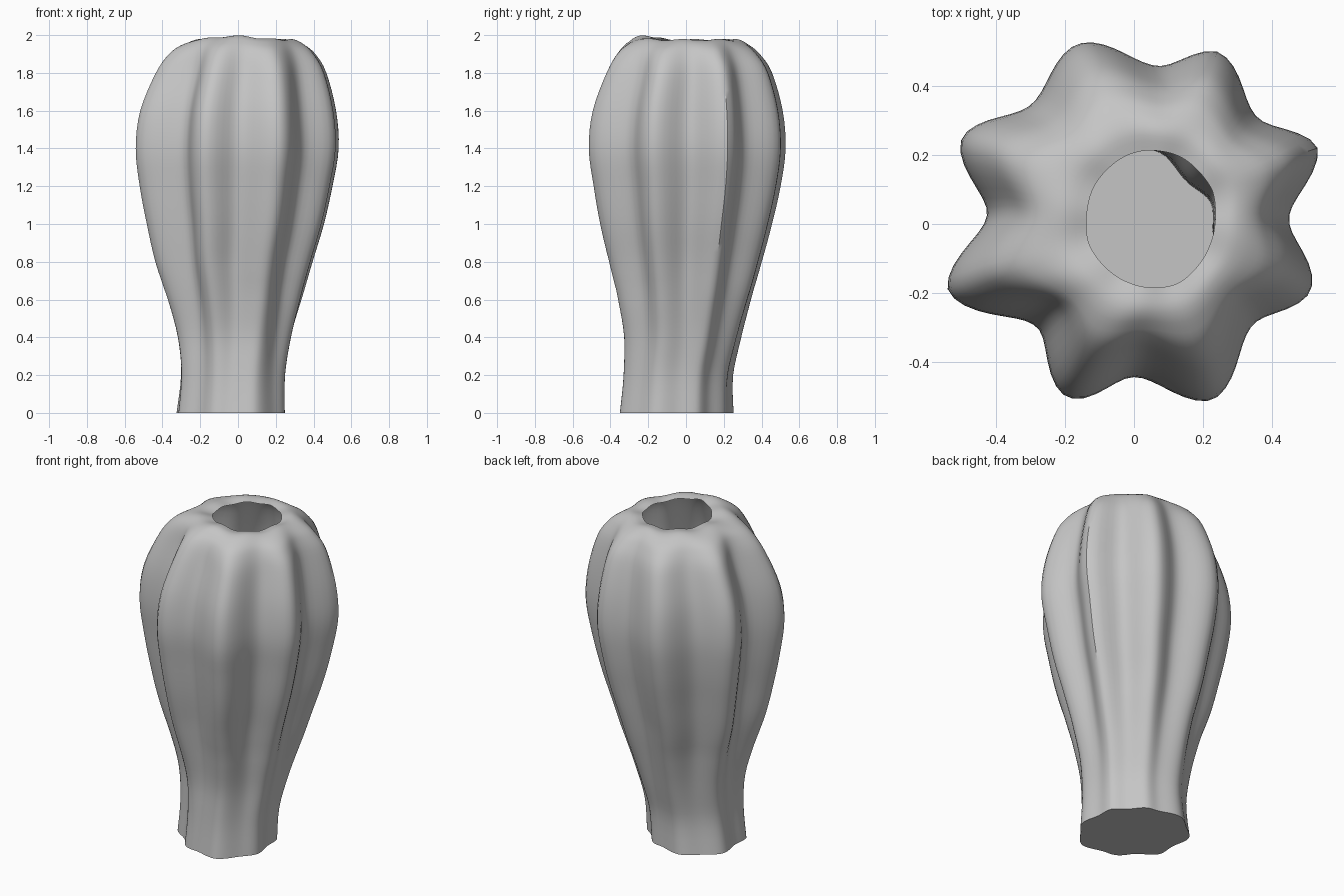
import bpy, bmesh, math

if "Cube" in bpy.data.objects:
    bpy.data.objects.remove(bpy.data.objects["Cube"])

# Eight ribs: crest angle, crest radius, then angle and radius of the groove that follows
RIBS = [(-160.3, .574, -133.2, .412), (-110.6, .539, -90, .445), (-65.8, .56, -40.5, .453),
        (-20.6, .548, 1.5, .45), (22.8, .577, 41.5, .473), (63.8, .556, 82, .464),
        (107, .548, 130.7, .458), (153.3, .559, 176.2, .428)]

# Profile: height, scale, groove strength, centre x, centre y
PROFILE = [(0, .525, .40, -.04, -.05), (.2, .513, .45, -.028, -.042), (.4, .562, .60, -.018, -.02),
           (.6, .66, .80, -.015, -.012), (.8, .775, .95, -.018, -.008), (1, .873, 1, -.01, -.005),
           (1.2, .95, 1, -.006, 0), (1.4, 1, 1, 0, 0), (1.6, .965, 1, .005, .003),
           (1.8, .84, .88, .02, .012), (1.9, .72, .65, .025, .01), (1.95, .60, .4, .03, .012),
           (1.975, .46, .2, .04, .014), (1.967, .335, .05, .05, .014)]
SEG, SUB = 112, 4


def outline(deg, strength):
    """Radius of the ribbed cross-section."""
    for i, (a, crest, mid, groove) in enumerate(RIBS):
        b, nxt = RIBS[(i + 1) % 8][:2]
        span, half, off = (b - a) % 360, mid - a, (deg - a) % 360
        if off < span:
            t = .5 * off / half if off < half else .5 + .5 * (off - half) / (span - half)
            top = crest + (nxt - crest) * t
            w = (.5 - .5 * math.cos(2 * math.pi * t)) ** .88
            return top - (top - groove) * w * strength


def spline(p0, p1, p2, p3, t):
    return tuple(.5 * (2 * b + (c - a) * t + (2 * a - 5 * b + 4 * c - d) * t * t
                       + (3 * b - a - 3 * c + d) * t ** 3) for a, b, c, d in zip(p0, p1, p2, p3))


# Smooth the profile
levels = []
n = len(PROFILE)
for i in range(n - 1):
    pts = [PROFILE[min(max(i + k, 0), n - 1)] for k in (-1, 0, 1, 2)]
    levels += [spline(*pts, j / SUB) for j in range(SUB)]
levels.append(PROFILE[-1])

# Ribbed shell, open at the mouth and closed by a flat base
bm = bmesh.new()
rings = []
for z, s, strength, cx, cy in levels:
    ring = []
    skew = .085 * max(0, 1 - z / .65)         # base is oval along one diagonal
    lip = min(1, max(0, (z - 1.85) / .12))
    deep = 1 + .042 * min(1, max(0, 1.6 - z / .5)) + .09 * max(0, (.6 - s) / .26) * lip
    for i in range(SEG):
        deg = 360 * i / SEG
        a = math.radians(deg)
        r = s * outline(deg, strength) * (1 - skew * math.sin(2 * a))
        # uneven lip with one raised side
        lift = lip * (.02 * max(0, math.cos(a + math.radians(105))) ** 4 + .004 * math.cos(8 * a + 1))
        ring.append(bm.verts.new((cx + r * math.cos(a), cy + deep * r * math.sin(a), max(0, z + lift))))
    rings.append(ring)
for lo, hi in zip(rings, rings[1:]):
    for i in range(SEG):
        j = (i + 1) % SEG
        bm.faces.new((lo[i], lo[j], hi[j], hi[i]))
bm.faces.new(rings[0][::-1])

mesh = bpy.data.meshes.new("ribbed_vase")
bm.to_mesh(mesh)
bm.free()
vase = bpy.data.objects.new("ribbed_vase", mesh)
bpy.context.collection.objects.link(vase)

mat = bpy.data.materials.new("plain grey")
mat.diffuse_color = (.56, .56, .56, 1)
mat.use_nodes = True
mat.node_tree.nodes["Principled BSDF"].inputs["Base Color"].default_value = mat.diffuse_color
mesh.materials.append(mat)

bpy.context.view_layer.objects.active = vase
vase.select_set(True)
bpy.ops.object.shade_smooth_by_angle(angle=math.radians(40))
